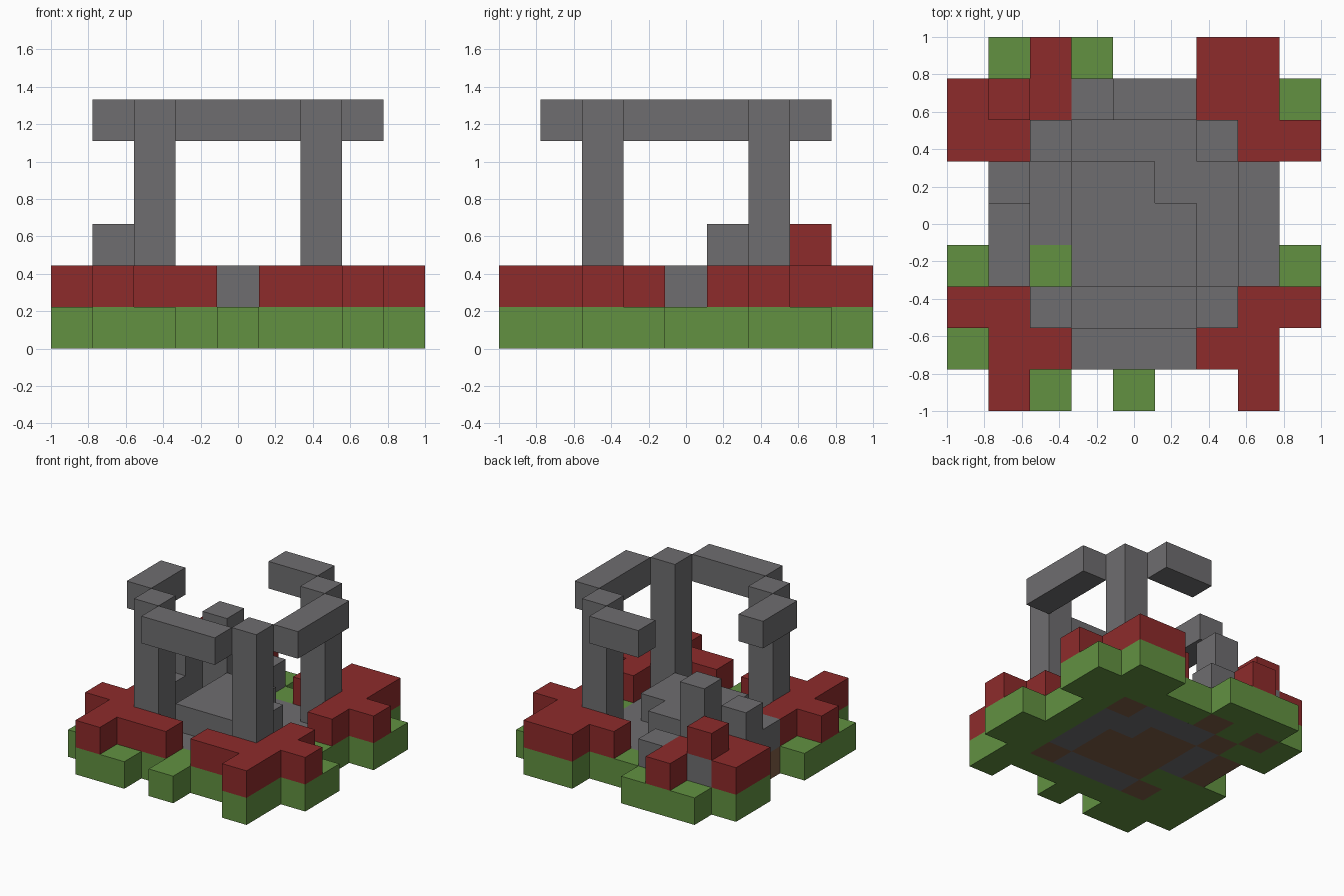
import bpy
import bmesh
from mathutils import Vector

if "Cube" in bpy.data.objects:
    bpy.data.objects.remove(bpy.data.objects["Cube"])

N = 9            # cells along each side
CELL = 2 / N


def material(name, rgb):
    mat = bpy.data.materials.new(name)
    mat.use_nodes = True
    mat.diffuse_color = (*rgb, 1)
    mat.node_tree.nodes["Principled BSDF"].inputs["Base Color"].default_value = (*rgb, 1)
    return mat


GRASS = material("grass_green", (0.122, 0.283, 0.053))
STONE = material("stone_grey", (0.158, 0.154, 0.160))
RED = material("dark_red", (0.270, 0.024, 0.024))
SOIL = material("soil_brown", (0.209, 0.109, 0.061))


def blocks(name, cells, mat):
    """One closed mesh around a set of (column, row, layer) cells."""
    cells = set(cells)
    bm = bmesh.new()
    for c in cells:
        centre = Vector(c) + Vector((0.5, 0.5, 0.5))
        for axis in range(3):
            for sign in (-1, 1):
                n = Vector((0, 0, 0))
                n[axis] = sign
                if tuple(int(a + b) for a, b in zip(c, n)) in cells:
                    continue
                u = Vector((0, 0, 0))
                u[(axis + 1) % 3] = 0.5
                v = n.cross(u)
                mid = centre + n / 2
                corners = (mid - u - v, mid + u - v, mid + u + v, mid - u + v)
                bm.faces.new([bm.verts.new((p - Vector((N / 2, N / 2, 0))) * CELL)
                              for p in corners])
    bmesh.ops.remove_doubles(bm, verts=bm.verts, dist=CELL / 100)
    mesh = bpy.data.meshes.new(name)
    bm.to_mesh(mesh)
    bm.free()
    mesh.materials.append(mat)
    obj = bpy.data.objects.new(name, mesh)
    bpy.context.collection.objects.link(obj)
    return obj


def box(name, xs, ys, zs, mat):
    """Bar covering inclusive cell ranges."""
    span = lambda r: range(r[0], r[1] + 1)
    return blocks(name, [(x, y, z) for x in span(xs) for y in span(ys) for z in span(zs)], mat)


def plan(rows, letter, layer):
    """Cells marked with a letter in a floor plan, back row first."""
    return [(x, N - 1 - r, layer) for r, row in enumerate(rows)
            for x, ch in enumerate(row) if ch == letter]


# Ground floor: grass, stone ring, soil
GROUND = (
    ".GGG..GG.",
    "GDGDGGGGG",
    "GGDSSSDGG",
    ".DSDDSSG.",
    ".DSDDDSG.",
    "GGGDDDSGG",
    "GGDSSSDGG",
    "GGGGGGGG.",
    ".GG.G..G.",
)
blocks("grass_ground", plan(GROUND, "G", 0), GRASS)
blocks("stone_ring", plan(GROUND, "S", 0), STONE)
blocks("soil_bed", plan(GROUND, "D", 0), SOIL)

# First storey: red corner beds, central platform, loose rubble
STOREY = (
    "..R...RR.",
    "RSRS.RRR.",
    "RR.....RR",
    ".S.PP..R.",
    ".S.PPP...",
    ".R.PPP.R.",
    "RR.....RR",
    ".RRR.RRR.",
    ".R.....R.",
)
blocks("red_corner_beds", plan(STOREY, "R", 1), RED)
blocks("central_platform", plan(STOREY, "P", 1), STONE)
blocks("fallen_rubble", plan(STOREY, "S", 1) + [(1, 5, 2)], STONE)
box("raised_red_block", (1, 1), (7, 7), (2, 2), RED)

# Pillars, the last one broken short
for name, x, y, top in (("front_right_pillar", 2, 2, 5), ("front_left_pillar", 6, 2, 5),
                        ("back_left_pillar", 6, 6, 5), ("broken_pillar", 2, 6, 3)):
    box(name, (x, x), (y, y), (1, top), STONE)

# Beams around the top, two of them broken short
box("front_beam", (3, 5), (1, 1), (5, 5), STONE)
box("left_beam", (7, 7), (3, 5), (5, 5), STONE)
box("broken_right_beam", (1, 1), (3, 4), (5, 5), STONE)
box("broken_back_beam", (4, 5), (7, 7), (5, 5), STONE)
